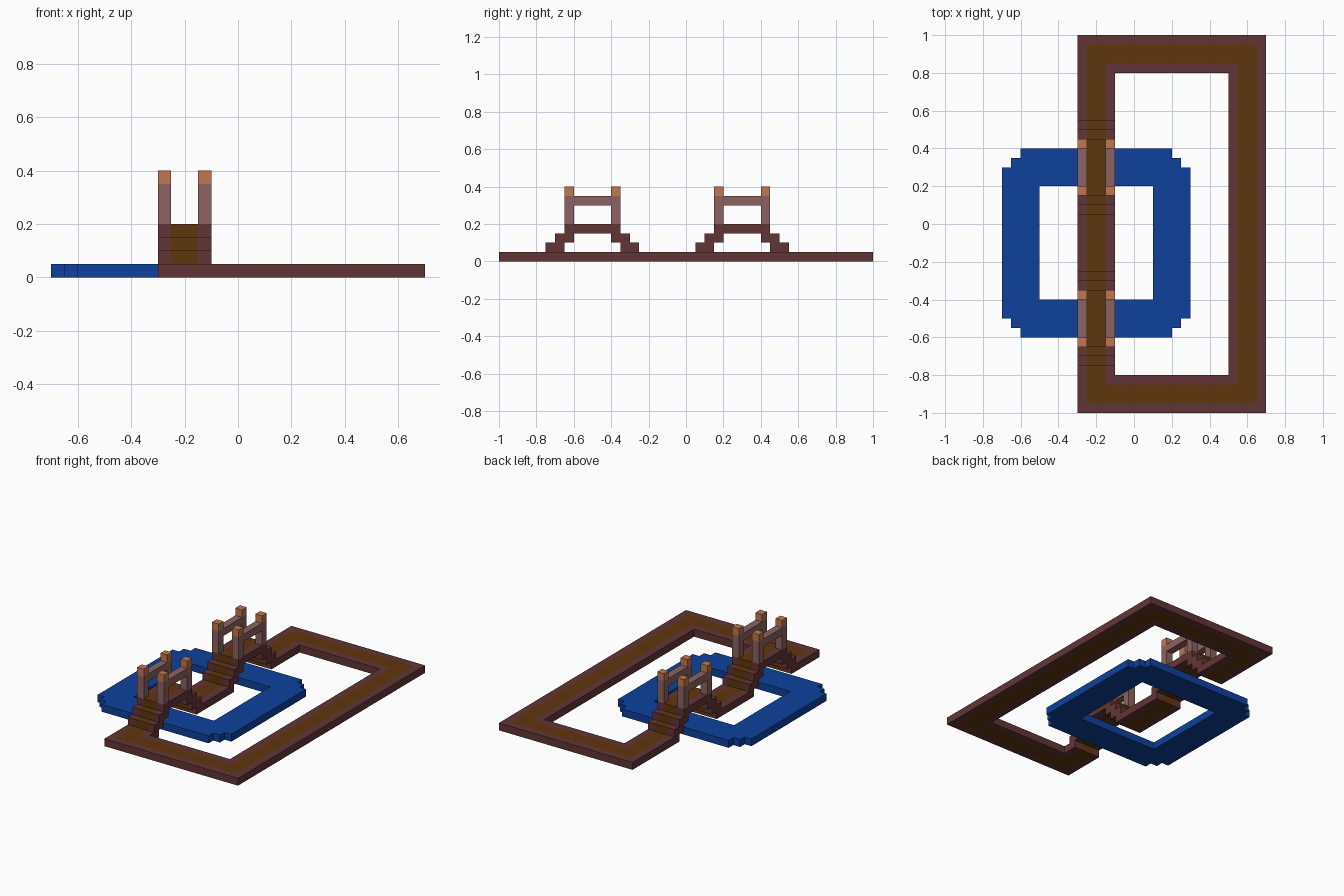
import bpy, bmesh
from mathutils import Vector

cube = bpy.data.objects.get("Cube")
if cube:
    bpy.data.objects.remove(cube, do_unlink=True)


def material(name, srgb):
    lin = [((c / 255 + 0.055) / 1.055) ** 2.4 for c in srgb] + [1.0]
    m = bpy.data.materials.new(name)
    m.use_nodes = True
    m.diffuse_color = lin
    m.node_tree.nodes["Principled BSDF"].inputs["Base Color"].default_value = lin
    return m


MAUVE = material("dark_mauve_edge", (98, 53, 54))
BROWN = material("brown_path", (95, 54, 14))
BLUE = material("water_blue", (14, 65, 156))
POST = material("dusty_rose_wood", (139, 98, 97))
CAP = material("copper_cap", (192, 119, 80))


def prism(name, points, depth, mat, location=(0, 0, 0), open_seam=False):
    """Extrude a flat outline of 3D points along the depth vector."""
    bm = bmesh.new()
    face = bm.faces.new([bm.verts.new(p) for p in points])
    ext = bmesh.ops.extrude_face_region(bm, geom=[face], use_keep_orig=True)
    moved = [v for v in ext["geom"] if isinstance(v, bmesh.types.BMVert)]
    bmesh.ops.translate(bm, verts=moved, vec=Vector(depth))
    bmesh.ops.recalc_face_normals(bm, faces=bm.faces)
    if open_seam:  # drop the faces lying on the mirror plane
        seam = [f for f in bm.faces if all(abs(v.co.x) < 1e-5 for v in f.verts)]
        bmesh.ops.delete(bm, geom=seam, context="FACES")
    mesh = bpy.data.meshes.new(name)
    bm.to_mesh(mesh)
    bm.free()
    mesh.materials.append(mat)
    ob = bpy.data.objects.new(name, mesh)
    ob.location = location
    bpy.context.collection.objects.link(ob)
    return ob


def box(name, x, y, z, mat):
    pts = [(x[0], y[0], z[0]), (x[1], y[0], z[0]), (x[1], y[1], z[0]), (x[0], y[1], z[0])]
    return prism(name, pts, (0, 0, z[1] - z[0]), mat)


# Three lanes across the path: offset range from its centre line, and colour
LANES = [("outer_edge", 0.05, 0.10, MAUVE),
         ("centre", -0.05, 0.05, BROWN),
         ("inner_edge", -0.10, -0.05, MAUVE)]
PATH_X = -0.2
T = 0.05  # slab thickness


def loop_line(d):
    """Path line pushed outwards by d, open where the bridges begin."""
    x0, x1, y = PATH_X - d, 0.6 + d, 0.9 + d
    return [(x0, -0.7, 0), (x0, -y, 0), (x1, -y, 0), (x1, y, 0), (x0, y, 0), (x0, 0.5, 0)]


# Long path loop and the short path piece between the bridges
for name, a, b, mat in LANES:
    prism("path_loop_" + name, loop_line(b) + loop_line(a)[::-1], (0, 0, T), mat)
    box("path_island_" + name, (PATH_X - b, PATH_X - a), (-0.3, 0.1), (0, T), mat)

# Water ring with stepped corners, mirrored about its middle
half = [(0, 0.5), (0.4, 0.5), (0.4, 0.45), (0.45, 0.45), (0.45, 0.4), (0.5, 0.4)]
outer = half + [(x, -y) for x, y in reversed(half)]
inner = [(0, -0.3), (0.3, -0.3), (0.3, 0.3), (0, 0.3)]
water = prism("water_ring", [(x, y, 0) for x, y in outer + inner], (0, 0, T), BLUE,
              (PATH_X, -0.1, 0), open_seam=True)
water.modifiers.new("mirror", "MIRROR")

# Bridges: stepped arch in three lanes, with posts, caps and rails
top = [(0.25, 0.05), (0.25, 0.10), (0.20, 0.10), (0.20, 0.15), (0.15, 0.15), (0.15, 0.20)]
under = [(0.10, 0.15), (0.10, 0.10), (0.15, 0.10), (0.15, 0.05)]
side = top + [(-y, z) for y, z in reversed(top)]
side += [(-y, z) for y, z in reversed(under)] + under

for place, cy in (("front", -0.5), ("back", 0.3)):
    for name, a, b, mat in LANES:
        prism(f"{place}_bridge_{name}", [(PATH_X - b, cy + y, z) for y, z in side],
              (b - a, 0, 0), mat)
    for hand, x in (("right", (-0.3, -0.25)), ("left", (-0.15, -0.1))):
        for end, y0 in (("front", cy - 0.15), ("back", cy + 0.10)):
            y = (y0, y0 + 0.05)
            box(f"{place}_bridge_{hand}_{end}_post", x, y, (0.2, 0.35), POST)
            box(f"{place}_bridge_{hand}_{end}_cap", x, y, (0.35, 0.4), CAP)
        box(f"{place}_bridge_{hand}_rail", x, (cy - 0.1, cy + 0.1), (0.3, 0.35), POST)
